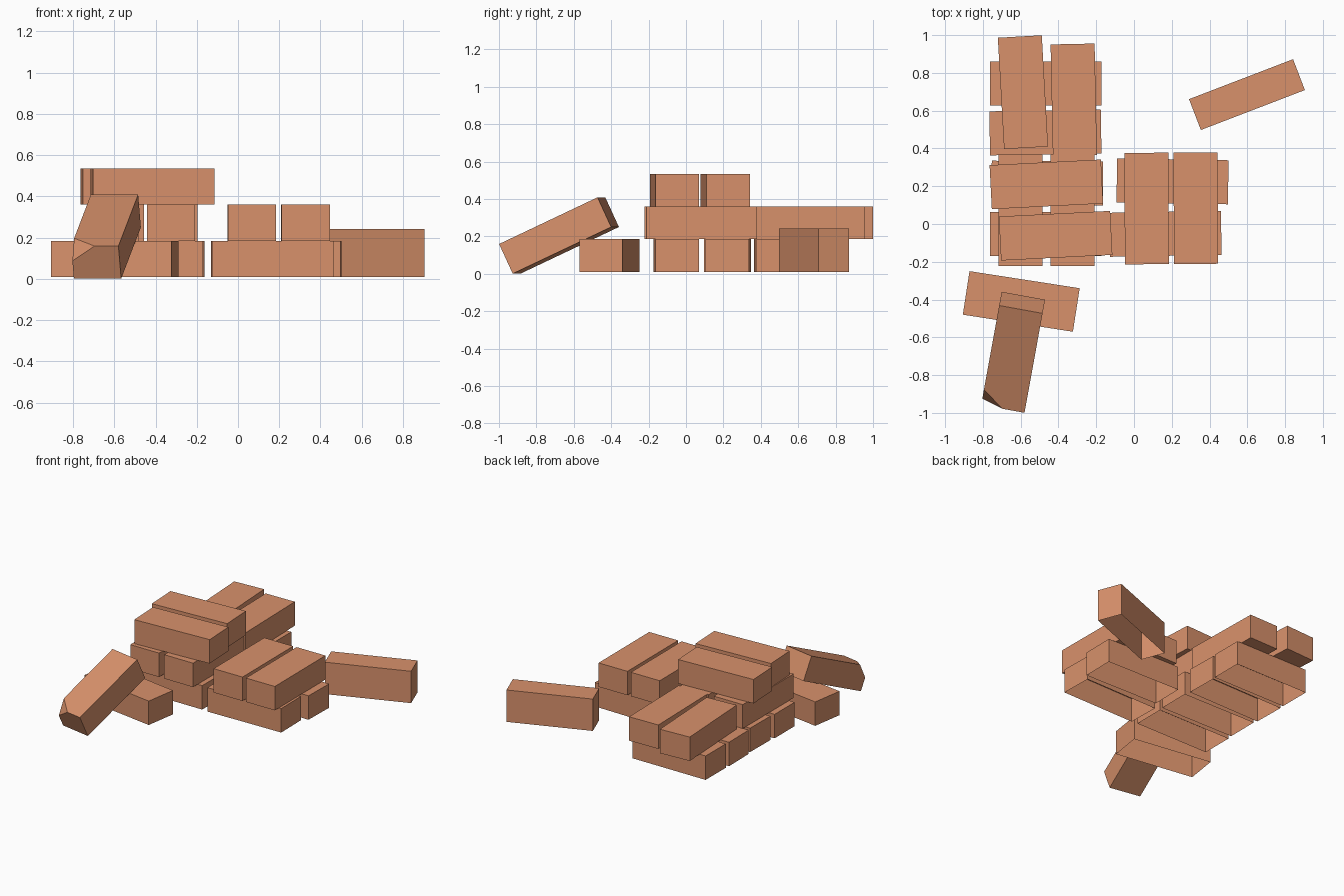
import bpy
import bmesh
from math import radians
from mathutils import Matrix, Vector

cube = bpy.data.objects.get("Cube")
if cube:
    bpy.data.objects.remove(cube, do_unlink=True)

LENGTH, WIDTH, HEIGHT = 0.59, 0.233, 0.175
GROUND = 0.01

clay = bpy.data.materials.new("fired_clay")
clay.use_nodes = True
colour = (0.69, 0.285, 0.148, 1)
clay.diffuse_color = colour
clay.node_tree.nodes["Principled BSDF"].inputs["Base Color"].default_value = colour


def brick(name, x, y, z, turn=0, tilt=0, roll=0, chip=None, open_base=False):
    """One brick, long side on local x; angles in degrees, (x, y, z) is the centre."""
    place = (Matrix.Translation((x, y, z))
             @ Matrix.Rotation(radians(turn), 4, "Z")
             @ Matrix.Rotation(radians(-tilt), 4, "Y")
             @ Matrix.Rotation(radians(roll), 4, "X"))
    bm = bmesh.new()
    bmesh.ops.create_cube(bm, size=1, matrix=Matrix.Diagonal((LENGTH, WIDTH, HEIGHT, 1)))
    bm.normal_update()
    if chip:
        # Slice off one corner through a point on each of its three edges
        corner = Vector((-LENGTH, WIDTH, HEIGHT)) / 2
        a = corner + Vector((chip[0], 0, 0))
        b = corner - Vector((0, chip[1], 0))
        c = corner - Vector((0, 0, chip[2]))
        normal = (b - a).cross(c - a)
        if normal.dot(corner - a) < 0:
            normal.negate()
        cut = bmesh.ops.bisect_plane(bm, geom=bm.verts[:] + bm.edges[:] + bm.faces[:],
                                     plane_co=a, plane_no=normal, clear_outer=True)
        rim = [e for e in cut["geom_cut"] if isinstance(e, bmesh.types.BMEdge)]
        bmesh.ops.contextual_create(bm, geom=rim)
        bmesh.ops.recalc_face_normals(bm, faces=bm.faces)
    if open_base:
        # Bricks lying on the ground have no underside
        base = [f for f in bm.faces if (place.to_3x3() @ f.normal).z < -0.9]
        bmesh.ops.delete(bm, geom=base, context="FACES")
    mesh = bpy.data.meshes.new(name)
    bm.to_mesh(mesh)
    bm.free()
    mesh.materials.append(clay)
    obj = bpy.data.objects.new(name, mesh)
    obj.matrix_world = place
    bpy.context.collection.objects.link(obj)


# Stacked courses: centre x, centre y, turn
courses = {
    "bottom_brick": [(-0.467, 0.745, 0), (-0.469, 0.485, 1), (-0.459, 0.216, -0.5),
                     (-0.467, -0.052, 0), (0.204, 0.226, -1), (0.167, -0.052, 1)],
    "middle_brick": [(-0.588, 0.698, 93.2), (-0.319, 0.658, 91.2), (-0.6, 0.073, 90),
                     (-0.325, 0.073, 90), (0.067, 0.082, 90.3), (0.327, 0.084, 90.3)],
    "top_brick": [(-0.464, 0.21, 2.9), (-0.415, -0.062, 2.9)],
}
for level, (name, places) in enumerate(courses.items()):
    for i, (x, y, turn) in enumerate(places, 1):
        brick(f"{name}_{i}", x, y, GROUND + HEIGHT * (level + 0.5), turn,
              open_base=level == 0)

# Loose bricks around the stack
brick("loose_flat_brick", -0.597, -0.41, GROUND + HEIGHT / 2, turn=-8.8, open_base=True)
brick("loose_edge_brick", 0.598, 0.685, GROUND + WIDTH / 2, turn=21, roll=90,
      open_base=True)
brick("leaning_chipped_brick", -0.64, -0.679, 0.205, turn=79.7, tilt=25,
      chip=(0.09, 0.115, 0.08))
